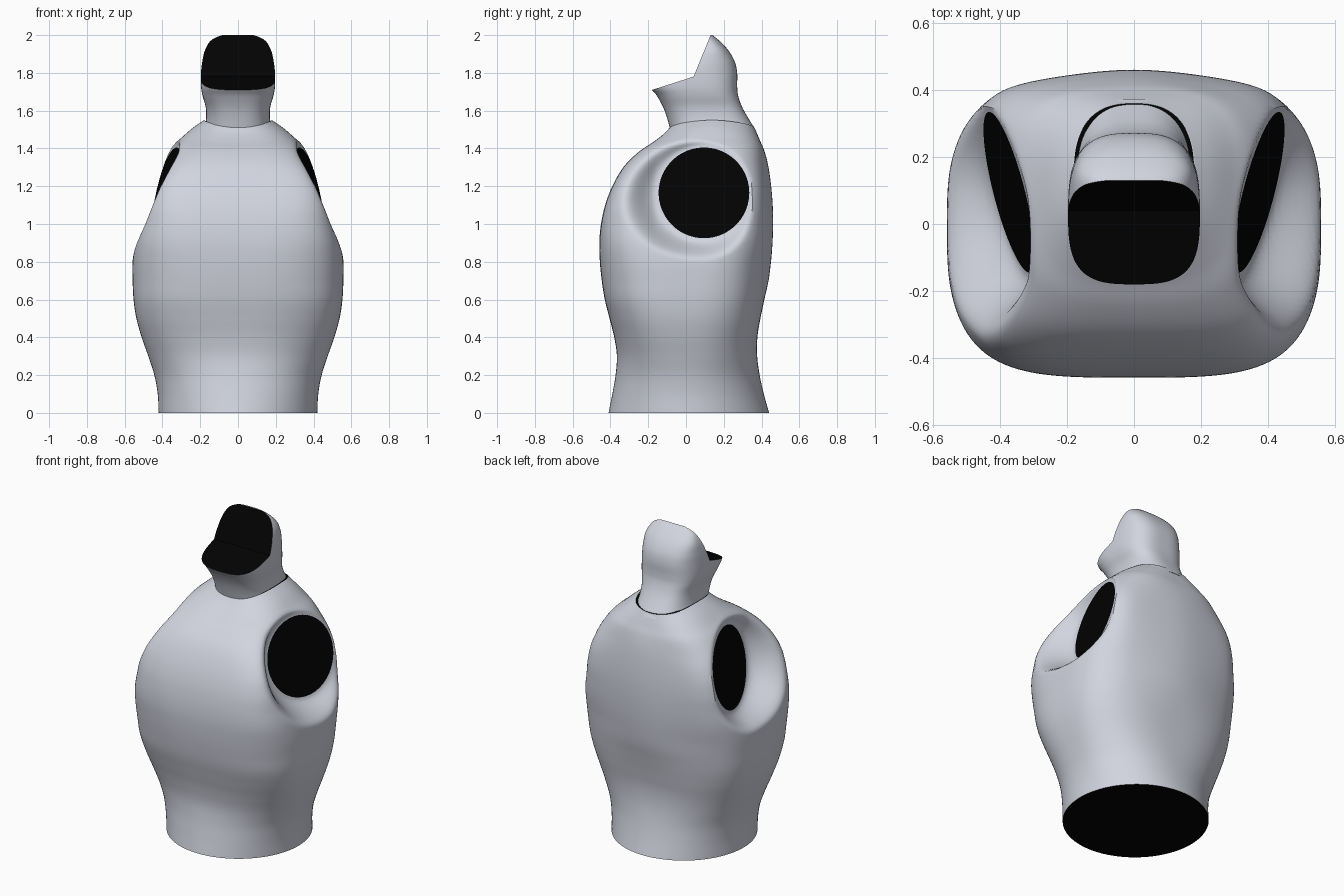
import bpy, bmesh, math

if "Cube" in bpy.data.objects:
    bpy.data.objects.remove(bpy.data.objects["Cube"])


def material(name, rgb):
    m = bpy.data.materials.new(name)
    m.diffuse_color = (*rgb, 1)
    m.use_nodes = True
    m.node_tree.nodes["Principled BSDF"].inputs["Base Color"].default_value = m.diffuse_color
    return m


SHELL = material("pale_grey", (0.64, 0.66, 0.74))
BLACK = material("black", (0.0008, 0.0008, 0.0008))


def make_object(name, bm):
    mesh = bpy.data.meshes.new(name)
    bm.to_mesh(mesh)
    bm.free()
    mesh.materials.append(SHELL)
    mesh.materials.append(BLACK)
    ob = bpy.data.objects.new(name, mesh)
    bpy.context.collection.objects.link(ob)
    return ob


def activate(ob):
    bpy.ops.object.select_all(action='DESELECT')
    ob.select_set(True)
    bpy.context.view_layer.objects.active = ob


def smoothstep(t):
    t = max(0.0, min(1.0, t))
    return t * t * (3 - 2 * t)


def refine(rows, steps):
    """Smooth curve through the profile rows."""
    out = []
    n = len(rows)
    for i in range(n - 1):
        p0, p1, p2, p3 = (rows[max(0, min(n - 1, i + k))] for k in (-1, 0, 1, 2))
        for s in range(steps):
            t = s / steps
            out.append([0.5 * (2 * b + (c - a) * t + (2 * a - 5 * b + 4 * c - d) * t * t
                               + (3 * b - a - 3 * c + d) * t ** 3)
                        for a, b, c, d in zip(p0, p1, p2, p3)])
    out.append(list(rows[-1]))
    return out


def loft(rows, steps, segs, shape, black_ends):
    """Stack superellipse rings: height, half width, front y, back y, squareness."""
    bm = bmesh.new()
    rings = []
    for z, hw, yf, yb, n in refine(rows, steps):
        ring = []
        for j in range(segs):
            a = 2 * math.pi * j / segs
            c, s = math.cos(a), math.sin(a)
            r = (abs(c) ** n + abs(s) ** n) ** (-1 / n)
            p = (hw * r * c, (yf + yb) / 2 + (yb - yf) / 2 * r * s, z)
            ring.append(bm.verts.new(shape(p, s)))
        rings.append(ring)
    for lo, hi in zip(rings, rings[1:]):
        for j in range(segs):
            k = (j + 1) % segs
            bm.faces.new((lo[j], lo[k], hi[k], hi[j]))
    for ring in (rings[0][::-1], rings[-1]):
        bm.faces.new(ring).material_index = int(black_ends)
    return bm


# Arm socket: slanted plane, circle centre and radius seen from the side
SY, SZ, SR = 0.095, 1.165, 0.24


def socket_x(y, z):
    return 0.370 + 0.25 * max(y - SY, -0.26) - 0.20 * (z - SZ)


def body_shape(p, s):
    x, y, z = p
    # back falls away from the spine towards the shoulders
    if y > 0:
        y -= 0.025 * smoothstep(abs(x) / 0.35) * smoothstep((z - 0.4) / 0.4) \
            * smoothstep((1.5 - z) / 0.2) * min(1, y / 0.35)
    # scooped arm recess, widest towards the front
    dy, dz = y - SY, z - SZ
    d = max(1e-6, math.hypot(dy, dz))
    margin = 0.05 + 0.16 * max(0, -dy / d) ** 2 + 0.06 * max(0, -dz / d) ** 2
    f = smoothstep((d - SR - 0.008) / margin)
    px = socket_x(y, z)
    if f < 1 and abs(x) > px:
        x = math.copysign(px + (abs(x) - px) * f, x)
    # collar dips at front and back
    z -= 0.036 * s * s * smoothstep((z - 1.3) / 0.25)
    return x, y, z


# Body
body_rows = [
    (0.00, .420, -.410, .440, 2.0), (0.10, .425, -.390, .412, 2.1),
    (0.20, .443, -.373, .390, 2.2), (0.30, .475, -.366, .377, 2.4),
    (0.40, .510, -.380, .378, 2.6), (0.50, .538, -.405, .394, 2.8),
    (0.60, .553, -.430, .415, 3.0), (0.70, .558, -.446, .437, 3.1),
    (0.80, .558, -.456, .450, 3.3), (0.90, .545, -.459, .458, 3.7),
    (1.00, .518, -.450, .461, 4.2), (1.10, .494, -.428, .459, 4.7),
    (1.20, .471, -.390, .451, 4.7), (1.30, .432, -.332, .437, 4.1),
    (1.40, .362, -.243, .415, 3.4), (1.46, .296, -.172, .395, 3.0),
    (1.51, .238, -.118, .377, 2.7), (1.55, .180, -.083, .360, 2.6)]
body = make_object("body", loft(body_rows, 7, 180, body_shape, True))

# Arm socket faces
for name, side in (("arm_socket_right", 1), ("arm_socket_left", -1)):
    bm = bmesh.new()
    ring = []
    for j in range(72):
        a = 2 * math.pi * j / 72
        y, z = SY + SR * math.cos(a), SZ + SR * math.sin(a)
        ring.append(bm.verts.new((side * (socket_x(y, z) + 0.003), y, z)))
    bm.faces.new(ring[::side]).material_index = 1
    make_object(name, bm)

# Head and neck
head_rows = [
    (1.49, .180, -.081, .374, 2.5), (1.56, .169, -.100, .330, 2.7),
    (1.62, .171, -.122, .297, 2.9), (1.68, .188, -.155, .276, 3.0),
    (1.73, .196, -.193, .271, 3.0), (1.80, .196, -.200, .271, 2.9),
    (1.86, .189, -.110, .258, 2.8), (1.92, .175, .000, .224, 2.7),
    (1.97, .145, .050, .177, 2.6), (2.00, .095, .085, .140, 2.5)]
head = make_object("head", loft(head_rows, 6, 96, lambda p, s: p, False))

# Face opening: cut away an angled wedge, leaving a black surface
bm = bmesh.new()
wedge = [(0.04, 1.78), (0.155, 2.061), (-0.5, 2.2), (-0.5, 1.608)]
left = [bm.verts.new((-0.5, y, z)) for y, z in wedge]
right = [bm.verts.new((0.5, y, z)) for y, z in wedge]
bm.faces.new(left)
bm.faces.new(right[::-1])
for i in range(4):
    k = (i + 1) % 4
    bm.faces.new((left[i], right[i], right[k], left[k]))
bmesh.ops.recalc_face_normals(bm, faces=bm.faces[:])
for f in bm.faces:
    f.material_index = 1
cutter = make_object("face_cutter", bm)
cutter.hide_render = True
mod = head.modifiers.new("face_cut", 'BOOLEAN')
mod.operation = 'DIFFERENCE'
mod.solver = 'EXACT'
mod.object = cutter
activate(head)
bpy.ops.object.modifier_apply(modifier=mod.name)
bpy.data.objects.remove(cutter)

for ob in (body, head):
    activate(ob)
    bpy.ops.object.shade_smooth_by_angle(angle=math.radians(40))
